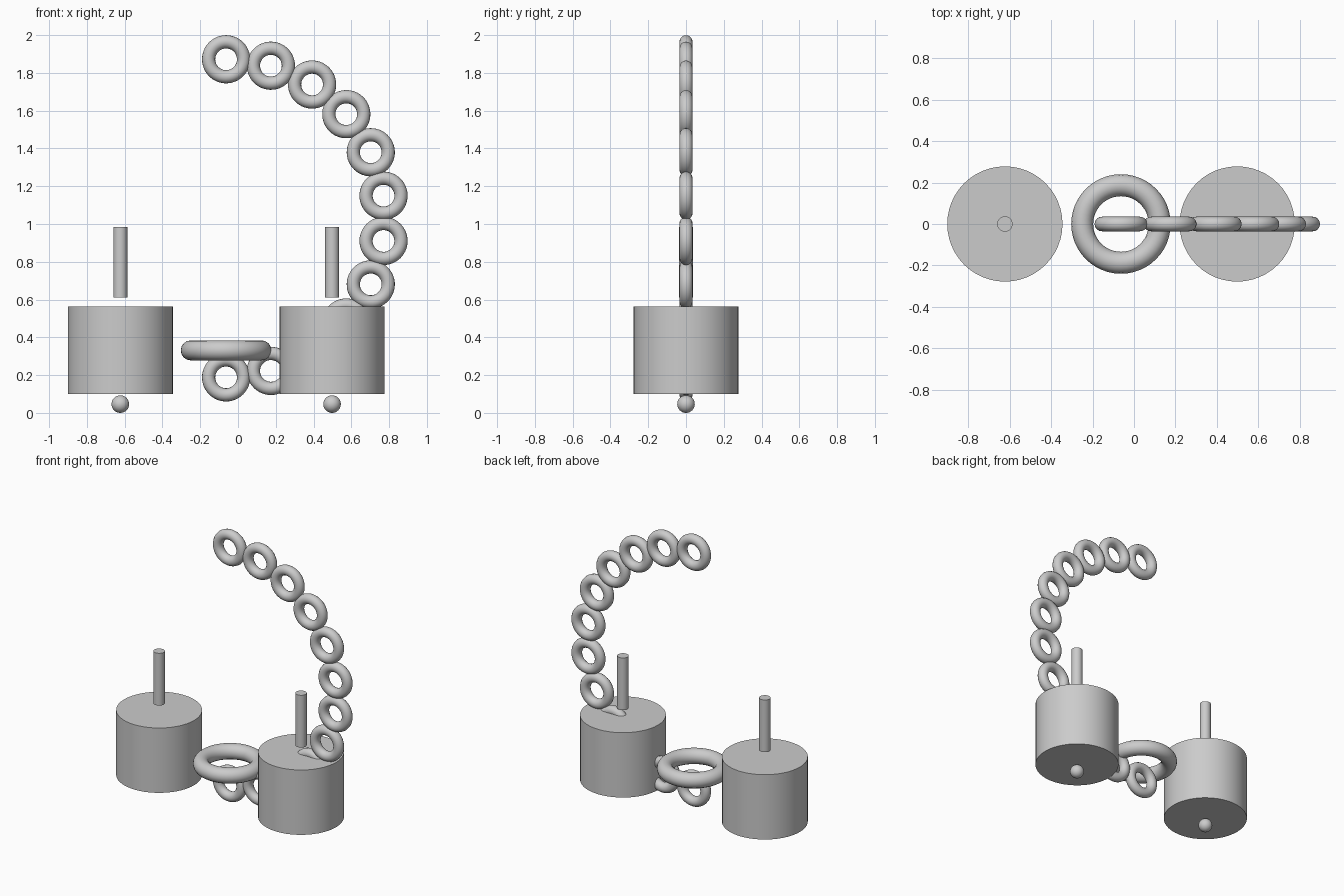
import bpy
import math

if "Cube" in bpy.data.objects:
    bpy.data.objects.remove(bpy.data.objects["Cube"])

CX = -0.063                      # centre line of the whole piece
DROP_X = (-0.623, 0.498)         # the two hanging weights


def finish(name, smooth=True):
    ob = bpy.context.object
    ob.name = name
    if smooth:
        bpy.ops.object.shade_smooth_by_angle(angle=math.radians(35))
    return ob


def ring(name, loc, major, minor, rot=(0, 0, 0)):
    bpy.ops.mesh.primitive_torus_add(location=loc, rotation=rot, major_radius=major,
                                     minor_radius=minor, major_segments=48, minor_segments=16)
    return finish(name)


def rod(name, x, z0, z1, radius, sides=32):
    bpy.ops.mesh.primitive_cylinder_add(vertices=sides, radius=radius, depth=z1 - z0,
                                        location=(x, 0, (z0 + z1) / 2))
    return finish(name)


# Half-circle chain of links, from the top round to the bottom
LINKS, ARC_R, ARC_Z = 12, 0.842, 1.03
for i in range(LINKS):
    a = math.pi * i / (LINKS - 1)
    ring(f"chain_link_{i + 1:02d}",
         (CX + ARC_R * math.sin(a), 0, ARC_Z + ARC_R * math.cos(a)),
         0.0925, 0.035, (math.pi / 2, a, 0))

# Large flat ring at the bottom of the chain
ring("pendant_ring", (CX, 0, 0.331), 0.187, 0.053)

# Two matching weights: drum, floating pin above, bead beneath
for side, x in zip(("left", "right"), DROP_X):
    rod(f"{side}_drum", x, 0.10, 0.563, 0.278, 48)
    rod(f"{side}_pin", x, 0.611, 0.984, 0.037)
    bpy.ops.mesh.primitive_uv_sphere_add(segments=32, ring_count=16, radius=0.0465,
                                         location=(x, 0, 0.0465))
    finish(f"{side}_bead")
